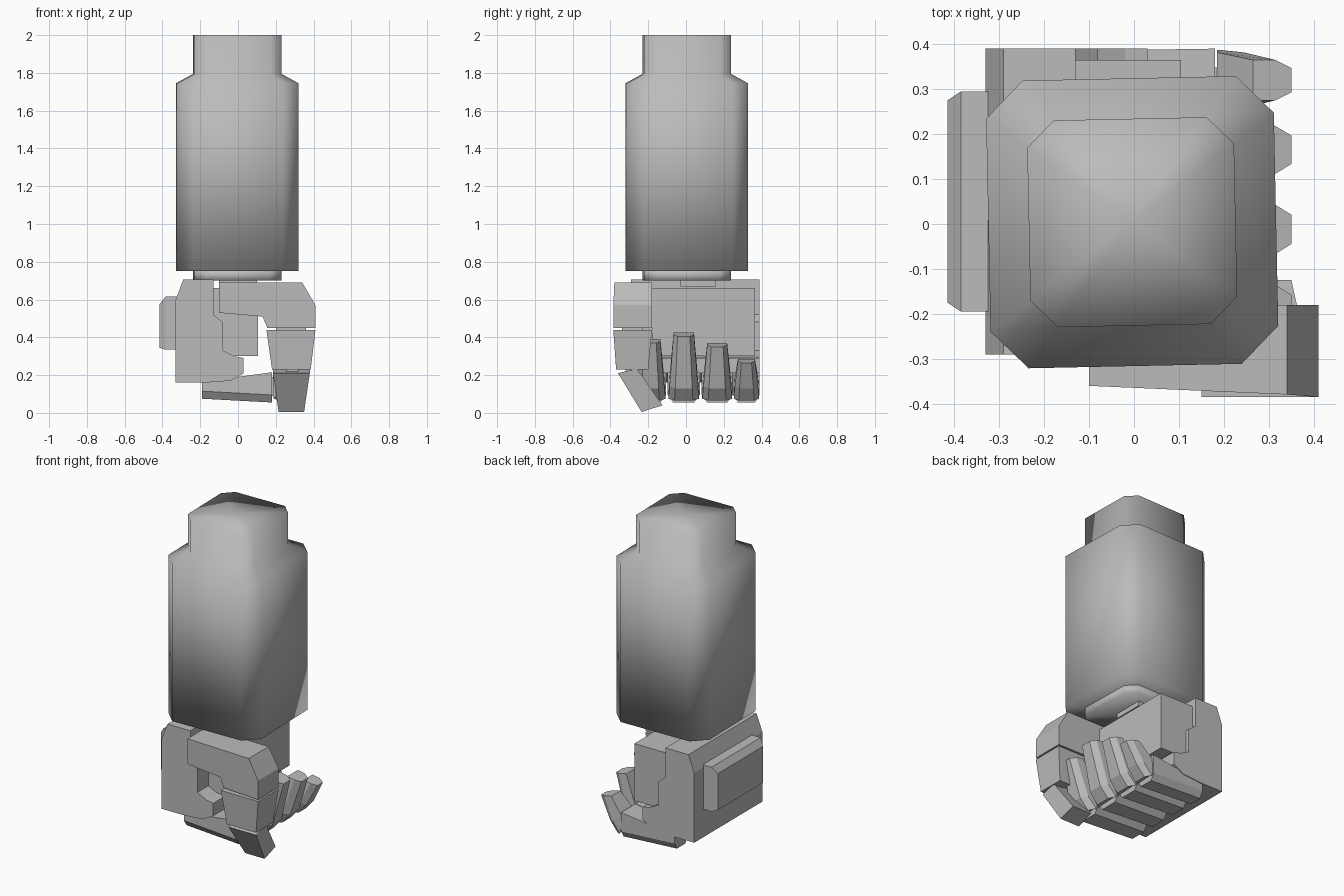
import bpy, bmesh
from math import radians, cos, sin

if "Cube" in bpy.data.objects:
    bpy.data.objects.remove(bpy.data.objects["Cube"], do_unlink=True)

GREY = (0.5, 0.5, 0.5, 1)
grey = bpy.data.materials.new("plain grey")
grey.use_nodes = True
grey.diffuse_color = GREY
grey.node_tree.nodes["Principled BSDF"].inputs["Base Color"].default_value = GREY


def loft(name, sections, smooth=False, fan=False):
    """Skin matching rings of points and cap both ends."""
    bm = bmesh.new()
    rings = [[bm.verts.new(p) for p in s] for s in sections]
    n = len(rings[0])
    for a, b in zip(rings, rings[1:]):
        for i in range(n):
            j = (i + 1) % n
            bm.faces.new((a[i], a[j], b[j], b[i]))
    caps = [bm.faces.new(rings[0]), bm.faces.new(rings[-1])]
    if fan:
        bmesh.ops.poke(bm, faces=caps)
    bmesh.ops.recalc_face_normals(bm, faces=bm.faces)
    mesh = bpy.data.meshes.new(name)
    bm.to_mesh(mesh)
    bm.free()
    mesh.materials.append(grey)
    for p in mesh.polygons:
        p.use_smooth = smooth
    ob = bpy.data.objects.new(name, mesh)
    bpy.context.collection.objects.link(ob)
    return ob


def extrude_y(name, profile, y0, y1):
    return loft(name, [[(x, y, z) for x, z in profile] for y in (y0, y1)])


def box(name, x0, x1, y0, y1, z0, z1):
    return extrude_y(name, [(x0, z0), (x1, z0), (x1, z1), (x0, z1)], y0, y1)


def octagon(z, r, c):
    """Square of half width r with corners cut by c, turned slightly."""
    k = r - c
    pts = [(r, -k), (r, k), (k, r), (-k, r), (-r, k), (-r, -k), (-k, -r), (k, -r)]
    t = radians(1.2)
    return [(x * cos(t) - y * sin(t) - 0.004, x * sin(t) + y * cos(t) + 0.004, z)
            for x, y in pts]


# Forearm sleeve, upper collar and wrist
loft("forearm", [octagon(0.75, 0.32, 0.083), octagon(1.745, 0.32, 0.083),
                 octagon(1.795, 0.23, 0.06), octagon(2.0, 0.23, 0.06)],
     smooth=True, fan=True)
loft("wrist", [octagon(0.7, 0.23, 0.06), octagon(0.76, 0.23, 0.06)],
     smooth=True, fan=True)
box("wrist_pin", -0.1, 0.1, -0.03, 0.16, 0.67, 0.74)

# Hand body, palm pad and plate on the back of the hand
extrude_y("hand_body",
          [(-0.33, 0.16), (-0.33, 0.6), (-0.29, 0.705), (-0.13, 0.705),
           (-0.13, 0.52), (-0.08, 0.48), (-0.08, 0.33), (-0.02, 0.3),
           (0.03, 0.29), (0.03, 0.21), (-0.04, 0.17), (-0.18, 0.16)],
          -0.29, 0.39)
box("palm_pad", -0.14, 0.105, -0.18, 0.365, 0.3, 0.66)


def plate_ring(x, y0, y1, z0, z1):
    return [(x, y0, z0), (x, y1, z0), (x, y1, z1), (x, y0, z1)]


loft("back_plate", [plate_ring(-0.31, -0.195, 0.295, 0.335, 0.615),
                    plate_ring(-0.385, -0.195, 0.295, 0.335, 0.615),
                    plate_ring(-0.415, -0.175, 0.275, 0.345, 0.575)])


# Fingers: ridged lower segment, joint block and upturned tip
def finger(name, y, w, top):
    def beam(x, lo, hi, h):
        return [(x, y - h, hi), (x, y + h, hi), (x, y + h, lo + 0.04),
                (x, y + h * 0.65, lo), (x, y - h * 0.65, lo), (x, y - h, lo + 0.04)]

    def tip(x0, x1, z0, z1, h):
        xm, zm = x1 - 0.035, z1 + 0.01
        return [(x0, y - h, z0), (x0, y + h, z0), (xm, y + h, zm),
                (x1, y + h * 0.6, z1), (x1, y - h * 0.6, z1), (xm, y - h, zm)]

    loft(name + "_lower", [beam(-0.19, 0.075, 0.165, w * 0.46),
                           beam(0.18, 0.055, 0.215, w * 0.5)])
    box(name + "_joint", 0.16, 0.23, y - w * 0.2, y + w * 0.2, 0.09, 0.19)
    loft(name + "_tip", [tip(0.185, 0.225, 0.09, 0.065, w * 0.48),
                         tip(0.185, 0.28, 0.19, 0.13, w * 0.44),
                         tip(0.265, 0.35, top, top - 0.02, w * 0.32)])


finger("index_finger", -0.19, 0.17, 0.39)
finger("middle_finger", -0.012, 0.17, 0.425)
finger("ring_finger", 0.165, 0.165, 0.37)
finger("little_finger", 0.32, 0.14, 0.285)


# Thumb: base block, middle segment and bent tip
def thumb_side(y, s):
    return [(x, y + s * max(0, x - 0.1), z) for x, z in
            [(-0.1, 0.69), (0.34, 0.69), (0.41, 0.57), (0.41, 0.45),
             (0.155, 0.45), (0.13, 0.51), (-0.1, 0.53)]]


def thumb_ring(x0, x1, ya, za, yb, zb):
    return [(x0, ya, za), (x1, ya, za), (x1, yb, zb), (x0, yb, zb)]


loft("thumb_base", [thumb_side(-0.36, -0.08), thumb_side(-0.18, 0)])
loft("thumb_middle", [thumb_ring(0.15, 0.41, -0.385, 0.44, -0.18, 0.44),
                      thumb_ring(0.18, 0.385, -0.37, 0.23, -0.2, 0.23)])
loft("thumb_tip", [thumb_ring(0.185, 0.38, -0.36, 0.21, -0.26, 0.235),
                   thumb_ring(0.215, 0.35, -0.235, 0.005, -0.125, 0.04)])
box("thumb_upper_joint", 0.2, 0.36, -0.34, -0.23, 0.42, 0.47)
box("thumb_lower_joint", 0.255, 0.32, -0.32, -0.25, 0.19, 0.25)
